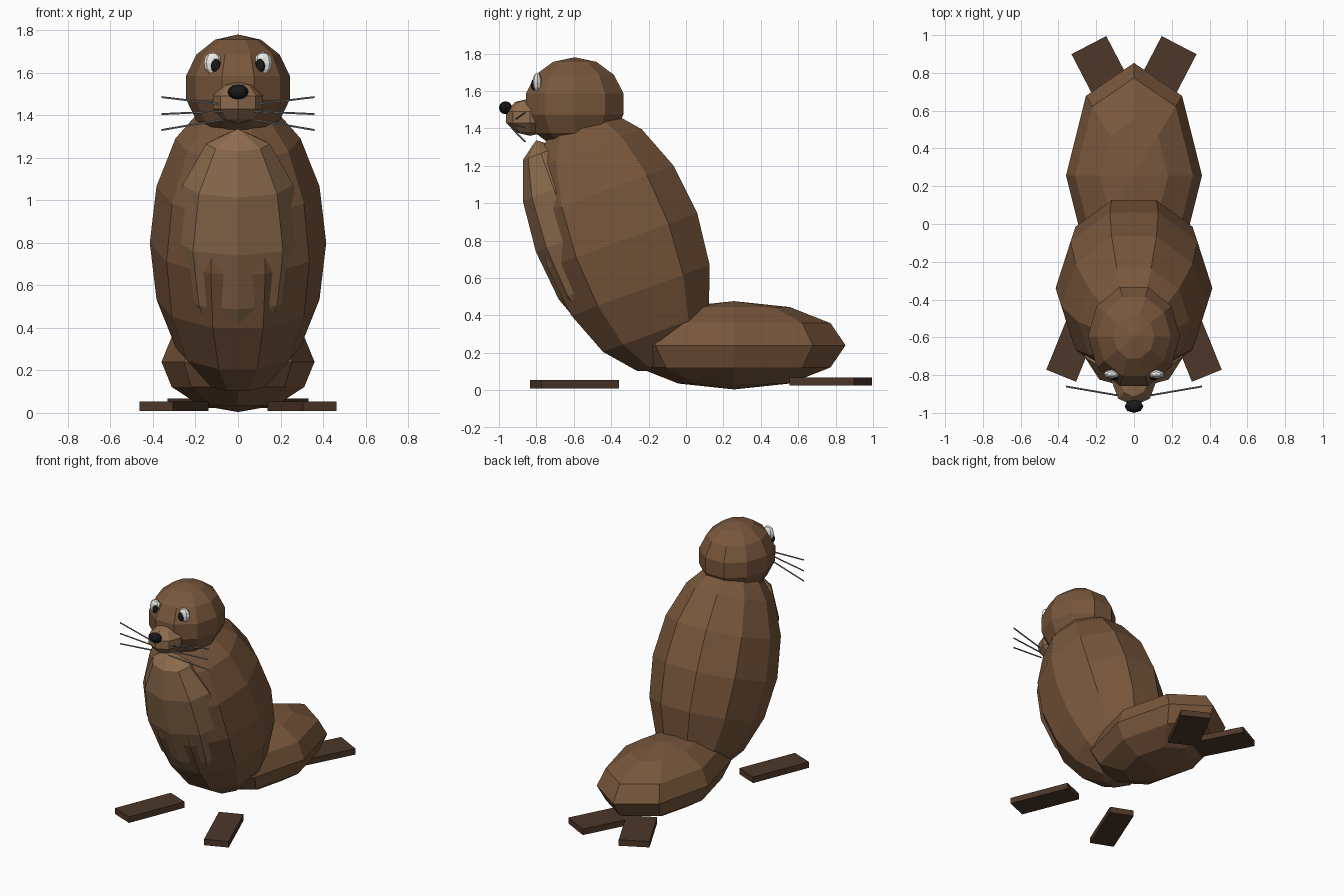
import bpy, bmesh
from math import radians, pi
from mathutils import Matrix, Vector, Euler

if "Cube" in bpy.data.objects:
    bpy.data.objects.remove(bpy.data.objects["Cube"])


def material(name, rgb):
    m = bpy.data.materials.new(name)
    m.diffuse_color = (*rgb, 1)
    m.use_nodes = True
    m.node_tree.nodes["Principled BSDF"].inputs["Base Color"].default_value = m.diffuse_color
    return m


FUR = material("fur", (0.19, 0.095, 0.045))
LIGHT = material("light_fur", (0.27, 0.15, 0.075))
DARK = material("flipper_brown", (0.075, 0.038, 0.023))
WHITE = material("white", (0.85, 0.85, 0.82))
BLACK = material("black", (0.01, 0.01, 0.012))
GREY = material("whisker_grey", (0.25, 0.25, 0.25))


def finish(name, bm, mat, matrix):
    bm.transform(matrix)
    me = bpy.data.meshes.new(name)
    bm.to_mesh(me)
    bm.free()
    me.materials.append(mat)
    ob = bpy.data.objects.new(name, me)
    bpy.context.collection.objects.link(ob)
    return ob


def ball(name, loc, radii, segs, rings, mat, rot=(0, 0, 0)):
    """Flat-shaded ellipsoid with a vertex on the x axis."""
    bm = bmesh.new()
    bmesh.ops.create_uvsphere(bm, u_segments=segs, v_segments=rings, radius=1)
    bm.transform(Matrix.Rotation(pi / 2, 4, 'Z'))
    r = Euler([radians(a) for a in rot])
    return finish(name, bm, mat, Matrix.LocRotScale(Vector(loc), r, Vector(radii)))


def slab(name, loc, size, angle, mat):
    bm = bmesh.new()
    bmesh.ops.create_cube(bm, size=1)
    r = Euler((0, 0, radians(angle)))
    return finish(name, bm, mat, Matrix.LocRotScale(Vector(loc), r, Vector(size)))


def rod(name, a, b, radius, mat):
    a, b = Vector(a), Vector(b)
    d = b - a
    bm = bmesh.new()
    bmesh.ops.create_cone(bm, cap_ends=True, segments=5, radius1=radius,
                          radius2=radius, depth=d.length)
    r = d.to_track_quat('Z', 'Y')
    return finish(name, bm, mat, Matrix.LocRotScale((a + b) / 2, r, Vector((1, 1, 1))))


# Leaning torso, belly patch and resting hindquarters
ball("torso", (0, -0.34, 0.80), (0.415, 0.448, 0.74), 10, 8, FUR, (20, 0, 0))
ball("belly", (0, -0.61, 0.81), (0.30, 0.205, 0.56), 8, 6, LIGHT, (20, 0, 0))
ball("hindquarters", (0, 0.257, 0.24), (0.36, 0.596, 0.236), 8, 6, FUR)

# Head, muzzle and nose
ball("head", (0, -0.595, 1.53), (0.25, 0.282, 0.25), 10, 7, FUR)
ball("muzzle", (0, -0.834, 1.46), (0.124, 0.135, 0.10), 8, 5, LIGHT)
ball("nose", (0, -0.965, 1.51), (0.05, 0.035, 0.035), 8, 6, BLACK)

# Mirrored eyes, whiskers and flippers
for s, side in ((-1, "left"), (1, "right")):
    ball(f"eye_{side}", (s * 0.118, -0.795, 1.645), (0.043, 0.025, 0.053), 8, 6, WHITE)
    ball(f"pupil_{side}", (s * 0.105, -0.812, 1.634), (0.025, 0.016, 0.032), 8, 6, BLACK)
    for i, (z0, z1) in enumerate(((1.45, 1.485), (1.418, 1.405), (1.38, 1.33))):
        rod(f"whisker_{side}_{i + 1}", (s * 0.07, -0.91, z0), (s * 0.36, -0.86, z1), 0.005, GREY)
    slab(f"front_flipper_{side}", (s * 0.302, -0.597, 0.032), (0.17, 0.445, 0.044), s * 22, DARK)
    slab(f"hind_flipper_{side}", (s * 0.149, 0.774, 0.046), (0.208, 0.39, 0.044), -s * 27.5, DARK)
